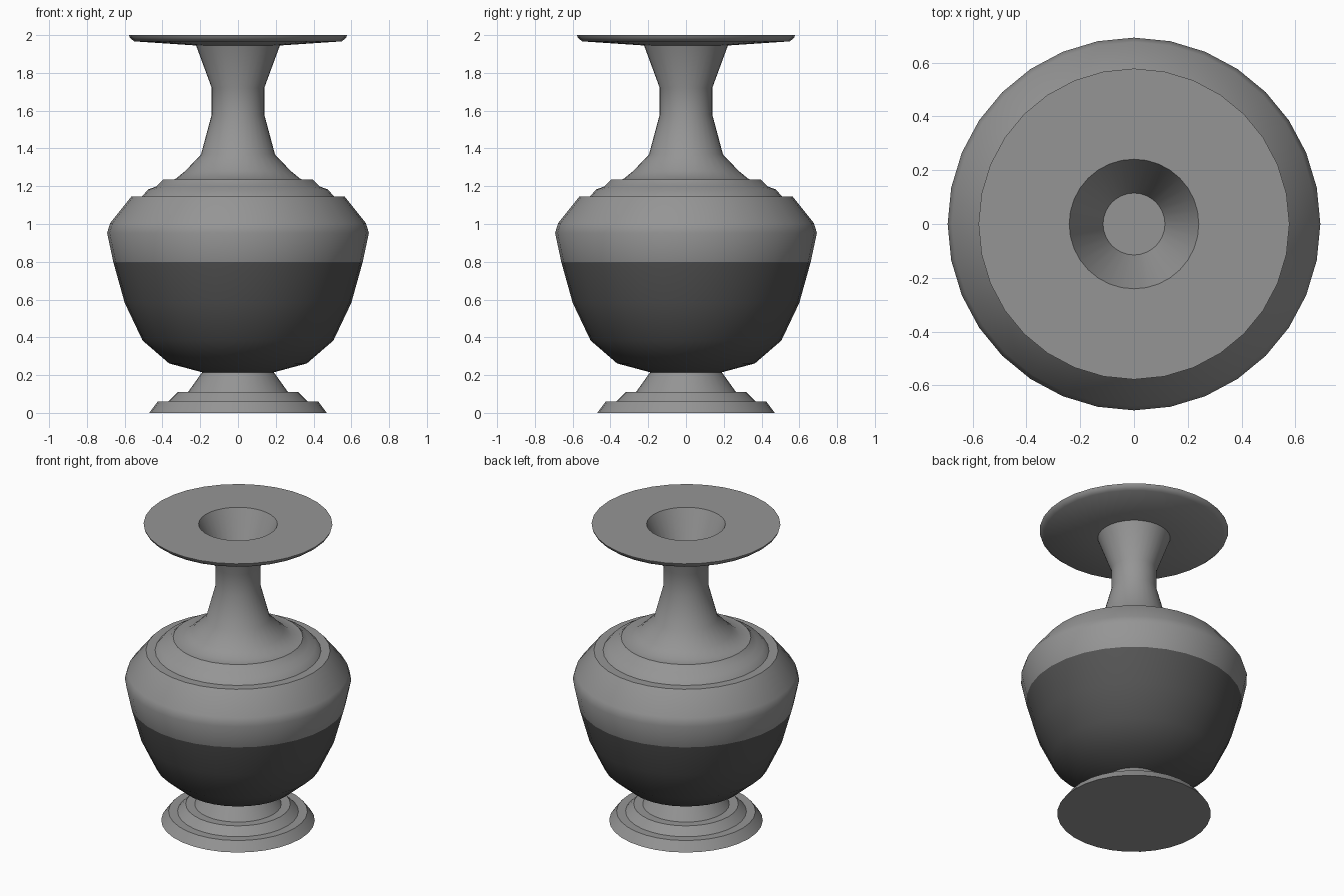
import bpy, bmesh, math

cube = bpy.data.objects.get("Cube")
if cube:
    bpy.data.objects.remove(cube)

SIDES = 32


def material(name, value):
    m = bpy.data.materials.new(name)
    m.use_nodes = True
    colour = (value, value, value, 1)
    m.diffuse_color = colour
    bsdf = m.node_tree.nodes["Principled BSDF"]
    bsdf.inputs["Base Color"].default_value = colour
    return m


light = material("light grey", 0.30)
dark = material("dark grey", 0.09)


def lathe(name, profile, dark_below=None):
    """Turn a (radius, height) profile, listed bottom-outside first, about z."""
    bm = bmesh.new()
    verts = [bm.verts.new((r, 0, z)) for r, z in profile]
    edges = [bm.edges.new(pair) for pair in zip(verts, verts[1:])]
    bmesh.ops.spin(bm, geom=verts + edges, cent=(0, 0, 0), axis=(0, 0, 1),
                   angle=math.tau, steps=SIDES, use_duplicate=False)
    bmesh.ops.remove_doubles(bm, verts=bm.verts, dist=0.0005)
    # Point the faces outward: the first ring's side wall decides
    bm.normal_update()
    bm.faces.ensure_lookup_table()
    a, b = profile[0], profile[1]
    out_r, out_z = b[1] - a[1], a[0] - b[0]
    ring = min(bm.faces, key=lambda f: abs(f.calc_center_median().z - (a[1] + b[1]) / 2)
               + abs(f.calc_center_median().xy.length - (a[0] + b[0]) / 2))
    c = ring.calc_center_median()
    if ring.normal.xy.dot(c.xy.normalized()) * out_r + ring.normal.z * out_z < 0:
        bmesh.ops.reverse_faces(bm, faces=bm.faces)
    # Painted lower band
    for f in bm.faces:
        f.material_index = int(dark_below is not None
                               and f.calc_center_median().z < dark_below)
    mesh = bpy.data.meshes.new(name)
    bm.to_mesh(mesh)
    bm.free()
    mesh.materials.append(light)
    if dark_below is not None:
        mesh.materials.append(dark)
    obj = bpy.data.objects.new(name, mesh)
    bpy.context.collection.objects.link(obj)
    bpy.ops.object.select_all(action='DESELECT')
    obj.select_set(True)
    bpy.context.view_layer.objects.active = obj
    bpy.ops.object.shade_smooth_by_angle(angle=math.radians(38))
    return obj


# Stepped foot with a closed underside
lathe("foot", [(0, 0), (0.47, 0), (0.425, 0.06), (0.37, 0.06), (0.32, 0.11),
               (0.265, 0.11), (0.19, 0.215)])

# Round bowl, dark in its lower part, ending in a flat ledge
lathe("bowl", [(0.19, 0.215), (0.365, 0.262), (0.505, 0.383), (0.60, 0.583),
               (0.66, 0.798), (0.693, 0.953), (0.677, 1.005), (0.564, 1.146),
               (0.508, 1.146)], dark_below=0.798)

# Stepped shoulder rising into the waisted neck
lathe("neck", [(0.508, 1.146), (0.476, 1.183), (0.434, 1.198), (0.397, 1.235),
               (0.333, 1.237), (0.28, 1.28), (0.196, 1.368), (0.139, 1.58),
               (0.139, 1.72), (0.222, 1.945)])

# Wide flat mouth plate with a funnel
lathe("mouth", [(0.222, 1.945), (0.55, 1.967), (0.572, 1.985), (0.578, 2.0),
                (0.241, 2.0), (0.115, 1.72), (0, 1.72)])
